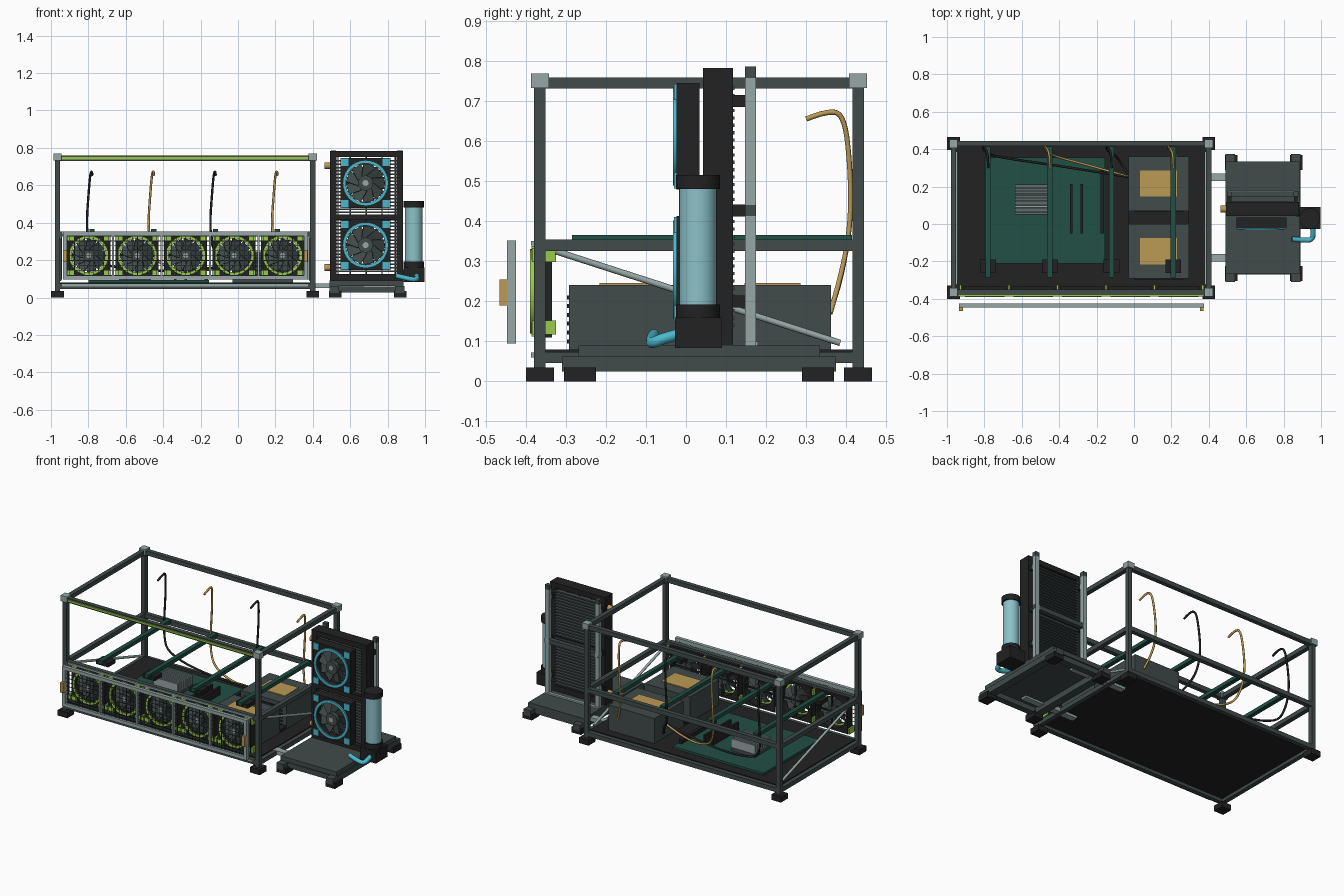
import bpy, bmesh
from math import sin, cos, tau
from mathutils import Matrix, Vector

cube = bpy.data.objects.get("Cube")
if cube:
    bpy.data.objects.remove(cube)


def material(name, *rgb):
    m = bpy.data.materials.new(name)
    m.use_nodes = True
    m.diffuse_color = (*rgb, 1)
    m.node_tree.nodes["Principled BSDF"].inputs["Base Color"].default_value = (*rgb, 1)
    return m


slate = material("dark slate", .054, .07, .07)
black = material("black", .016, .016, .016)
silver = material("light grey", .31, .39, .39)
green = material("board green", .015, .08, .06)
tan = material("tan", .5, .32, .09)
cyan = material("bright cyan", .07, .48, .6)
pale = material("pale cyan", .26, .54, .58)
lime = material("lime", .33, .6, .07)


def finish(name, bm, mat, smooth=False):
    bmesh.ops.recalc_face_normals(bm, faces=bm.faces)
    me = bpy.data.meshes.new(name)
    bm.to_mesh(me)
    bm.free()
    me.materials.append(mat)
    ob = bpy.data.objects.new(name, me)
    bpy.context.collection.objects.link(ob)
    if smooth:
        bpy.ops.object.select_all(action='DESELECT')
        ob.select_set(True)
        bpy.context.view_layer.objects.active = ob
        bpy.ops.object.shade_smooth_by_angle()
    return ob


def boxes(name, mat, items):
    """Each item is ((x0, x1), (y0, y1), (z0, z1)), optionally followed by a matrix."""
    bm = bmesh.new()
    for xs, ys, zs, *extra in items:
        spans = (xs, ys, zs)
        mid = Vector([sum(s) / 2 for s in spans])
        size = [s[1] - s[0] for s in spans]
        mat4 = Matrix.Translation(mid) @ Matrix.Diagonal((*size, 1))
        bmesh.ops.create_cube(bm, size=1, matrix=(extra[0] if extra else Matrix()) @ mat4)
    return finish(name, bm, mat)


def around(c, w):
    return (c - w / 2, c + w / 2)


def cylinder(name, mat, centre, radius, length, axis='Z', sides=32):
    bm = bmesh.new()
    turn = {'X': Matrix.Rotation(tau / 4, 4, 'Y'), 'Y': Matrix.Rotation(tau / 4, 4, 'X'), 'Z': Matrix()}[axis]
    bmesh.ops.create_cone(bm, cap_ends=True, segments=sides, radius1=radius, radius2=radius,
                          depth=length, matrix=Matrix.Translation(centre) @ turn)
    return finish(name, bm, mat, True)


def ring(name, mat, x, z, inner, outer, ys, square=False, sides=32):
    """Flat ring facing the front, with a round or square outline."""
    bm = bmesh.new()
    loops = []
    for y, r in ((ys[0], inner), (ys[0], outer), (ys[1], outer), (ys[1], inner)):
        loop = []
        for i in range(sides):
            c, s = cos(tau * i / sides), sin(tau * i / sides)
            k = r / max(abs(c), abs(s)) if square and r == outer else r
            loop.append(bm.verts.new((x + c * k, y, z + s * k)))
        loops.append(loop)
    for j in range(4):
        a, b = loops[j], loops[(j + 1) % 4]
        for i in range(sides):
            n = (i + 1) % sides
            bm.faces.new((a[i], a[n], b[n], b[i]))
    return finish(name, bm, mat, True)


def tube(name, mat, points, radius):
    cu = bpy.data.curves.new(name, 'CURVE')
    cu.dimensions = '3D'
    cu.bevel_depth, cu.bevel_resolution, cu.use_fill_caps = radius, 2, True
    sp = cu.splines.new('NURBS')
    sp.points.add(len(points) - 1)
    for p, co in zip(sp.points, points):
        p.co = (*co, 1)
    sp.order_u, sp.use_endpoint_u, sp.resolution_u = 3, True, 5
    cu.materials.append(mat)
    ob = bpy.data.objects.new(name, cu)
    bpy.context.collection.objects.link(ob)
    bpy.ops.object.select_all(action='DESELECT')
    ob.select_set(True)
    bpy.context.view_layer.objects.active = ob
    bpy.ops.object.convert(target='MESH')


def fan(name, x, y, z, half, depth, accent):
    ring(name + "_housing", black, x, z, half * .9, half, (y, y + depth), True)
    ring(name + "_light_ring", accent, x, z, half * .79, half * .92, (y - .009, y))
    boxes(name + "_corners", accent, [(around(x + a * half * .83, half * .3), (y - .006, y + .002),
                                       around(z + b * half * .83, half * .3)) for a in (-1, 1) for b in (-1, 1)])
    boxes(name + "_struts", black, [((-half, half), (-.003, .003), (-.005, .005),
          Matrix.Translation((x, y + depth - .004, z)) @ Matrix.Rotation(k * tau / 4, 4, 'Y')) for k in range(2)])
    cylinder(name + "_hub", slate, (x, y + depth / 2 - .004, z), half * .3, depth, 'Y')
    cylinder(name + "_badge", silver, (x, y - .005, z), half * .12, .004, 'Y', 16)
    spin = Matrix.Translation((x, y + depth / 2, z))
    boxes(name + "_blades", slate, [((.25 * half, .76 * half), (-.002, .002), around(0, half * .46),
          spin @ Matrix.Rotation(k * tau / 9, 4, 'Y') @ Matrix.Rotation(.4, 4, 'X')) for k in range(9)])


# Main open frame
XS, YS, BAR = (-.965, .4), (-.365, .43), .028
corners = [(x, y) for x in XS for y in YS]
boxes("frame_posts", slate, [(around(x, BAR), around(y, BAR), (.03, .76)) for x, y in corners])
levels = (.06, .34, .745)
boxes("long_rails", slate, [(XS, around(y, BAR), around(z, BAR)) for y in YS for z in levels])
boxes("side_rails", slate, [(around(x, BAR), YS, around(z, BAR)) for x in XS for z in levels])
boxes("corner_blocks", silver, [(around(x, .045), around(y, .045), (.732, .769)) for x, y in corners])
boxes("frame_feet", black, [(around(x, .068), around(y, .07), (0, .035)) for x, y in corners])
for part, mat, z in (("top", lime, .745), ("middle", silver, .345), ("bottom", silver, .066)):
    boxes(part + "_front_strip", mat, [((-.94, .375), (-.387, -.378), around(z, .012))])
boxes("base_plate", black, [((-.953, .388), (-.352, .417), (.066, .08))])
for side, x in zip(("left_brace", "right_brace"), (.385, -.95)):
    tube(side, silver, [(x, -.325, .325), (x, .385, .096)], .008)

# Circuit board with processor cooler and memory
boxes("circuit_board", green, [((-.8, -.155), (-.21, .355), (.08, .094))])
boxes("cooler_base", slate, [((-.635, -.465), (.05, .21), (.094, .115))])
boxes("cooler_fins", silver, [((-.635, -.465), around(.057 + i * .0183, .009), (.115, .17)) for i in range(9)])
boxes("memory_sticks", black, [(around(x, .014), (-.05, .215), (.094, .145)) for x in (-.335, -.28)])
boxes("board_socket", black, [((-.18, -.16), (-.05, .3), (.094, .12))])

# Upper support bars with cable hooks
BARS = (-.78, -.45, -.12, .21)
boxes("support_bars", green, [(around(x, BAR), (-.285, .415), (.343, .366)) for x in BARS])
boxes("bar_clamps", black, [(around(x, .085), (-.262, -.19), (.325, .35)) for x in BARS])
for i, x in enumerate(BARS):
    path = [(x, .3, .655), (x, .355, .677), (x - .01, .395, .665), (x - .02, .41, .54), (x - .03, .412, .4),
            (x - .02, .39, .27)]
    path += [(x + .02, .36, .17)] if i == 3 else [(x + .03, .36, .17), (x / 2, .31, .13), (-.02, .25, .17)]
    tube("cable_%d" % (i + 1), (black, tan)[i % 2], path, .0065)

# Power supplies
for part, ys in (("front", (-.292, .0)), ("back", (.07, .362))):
    mid = sum(ys) / 2
    boxes(part + "_power_supply", slate, [((-.03, .295), ys, (.08, .241))])
    boxes(part + "_supply_label", tan, [((.033, .23), around(mid, .14), (.24, .246))])
    boxes(part + "_supply_vents", black, [((.0, .265), (ys[0] - .005, ys[0]), around(.1 + k * .022, .01))
                                          for k in range(6)])
boxes("supply_spacer", black, [((-.03, .295), (.0, .07), (.08, .1))])

# Row of front fans
for i in range(5):
    fan("front_fan_%d" % (i + 1), -.798 + i * .259, -.38, .225, .115, .045, lime)
boxes("fan_clips", lime, [(around(-.927 + i * .259, .012), (-.384, -.325), around(z, .035))
                          for i in range(6) for z in (.135, .315)])

# Removable front filter panel
PX, PY, PZ = (-.935, .375), (-.447, -.425), (.095, .352)
boxes("filter_frame", silver, [(PX, PY, around(z, .022)) for z in (.106, .341)]
      + [(around(x, .022), PY, PZ) for x in (-.924, .364)])
boxes("filter_dividers", silver, [(around(-.668 + i * .259, .01), PY, PZ) for i in range(4)])
boxes("filter_wires", slate, [(around(-.9 + i * .0259, .003), (-.438, -.435), PZ) for i in range(49)]
      + [(PX, (-.435, -.432), around(.12 + i * .026, .003)) for i in range(9)])
boxes("filter_handles", tan, [(around(x, .02), (-.466, -.447), around(.222, .065)) for x in (-.925, .362)])

# Cooling stand
boxes("stand_rails", slate, [(around(x, .05), (-.31, .375), (.025, .062)) for x in (.515, .865)])
boxes("stand_cross_rails", slate, [((.5, .88), around(y, .04), (.028, .06)) for y in (-.25, .31)])
boxes("stand_plate", slate, [((.49, .885), (-.268, .335), (.062, .09))])
boxes("stand_feet", black, [(around(x, .066), around(y, .08), (0, .035)) for x in (.52, .868) for y in (-.265, .33)])
boxes("link_arms", silver, [((.29, .67), around(y, .04), (.05, .075)) for y in (-.18, .25)])

# Radiator with open slats
RY = (.042, .117)
boxes("radiator_frame", black, [(around(x, .035), RY, (.09, .783)) for x in (.51, .865)]
      + [((.495, .88), RY, span) for span in ((.09, .125), (.415, .445), (.75, .783))])
boxes("radiator_slats", slate, [((.52, .85), (.052, .121), around(.14 + i * .0185, .008)) for i in range(33)])
boxes("radiator_tubes", black, [(around(x, .007), (.06, .1), (.1, .77)) for x in (.535, .6, .685, .77, .84)])
boxes("radiator_posts", silver, [(around(x, BAR), around(.161, BAR), (.07, .757)) for x in (.51, .865)])
boxes("post_caps", slate, [(around(x, BAR), around(.161, BAR), (.757, .786)) for x in (.51, .865)])
boxes("post_crossbar", slate, [((.5, .88), around(.161, BAR), around(.427, BAR))])
boxes("post_foot_bar", silver, [((.5, .86), around(.17, .02), (.09, .1))])
boxes("radiator_clamps", black, [(around(x, .02), (.11, .15), around(z, .03)) for x in (.51, .865) for z in (.2, .427, .7)])
for part, z in (("lower", .28), ("upper", .612)):
    fan(part + "_radiator_fan", .682, -.024, z, .133, .058, cyan)
for part, z in (("lower", .16), ("upper", .705)):
    cylinder(part + "_fitting", tan, (.48, .08, z), .018, .035, 'X', 16)

# Reservoir, pump and hose
RX, RYC = .94, .03
cylinder("reservoir_tank", pale, (RX, RYC, .335), .047, .3)
cylinder("reservoir_top_cap", black, (RX, RYC, .498), .055, .035)
cylinder("reservoir_bottom_cap", black, (RX, RYC, .175), .055, .035)
boxes("pump", black, [((.885, .998), (-.028, .09), (.083, .16))])
boxes("pump_bracket", black, [((.87, .9), (.04, .08), (.1, .15))])
tube("pump_hose", cyan, [(.955, -.02, .117), (.96, -.055, .108), (.95, -.085, .095), (.91, -.088, .1),
                         (.845, -.08, .117)], .014)
